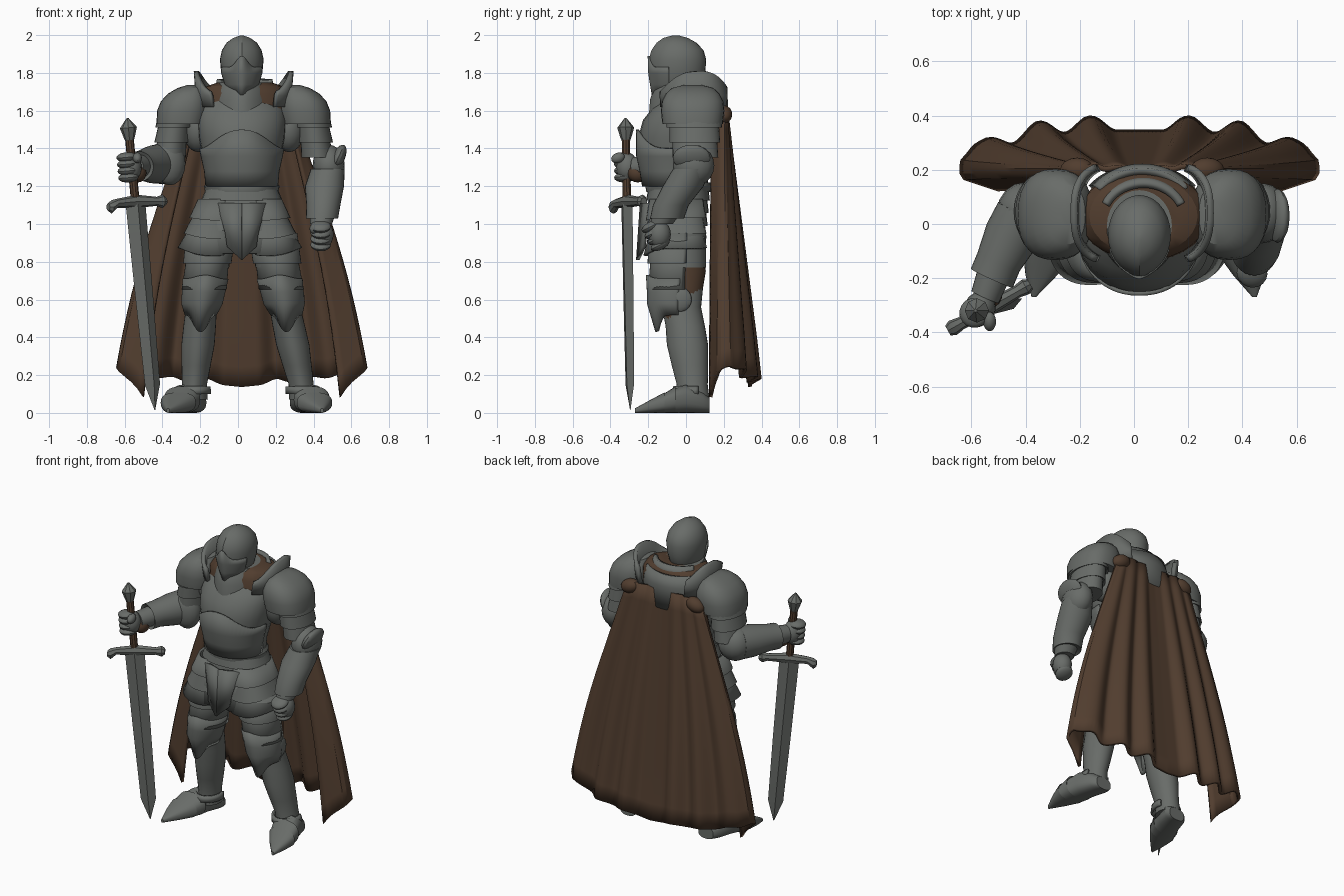
import bpy, bmesh
from math import sin, cos, pi, radians
from mathutils import Vector, Matrix, Euler

if "Cube" in bpy.data.objects:
    bpy.data.objects.remove(bpy.data.objects["Cube"])


def material(name, rgb):
    m = bpy.data.materials.new(name)
    m.use_nodes = True
    m.diffuse_color = (*rgb, 1)
    m.node_tree.nodes["Principled BSDF"].inputs["Base Color"].default_value = (*rgb, 1)
    return m


STEEL = material("dull steel", (0.14, 0.15, 0.14))
CLOTH = material("brown cloth", (0.083, 0.047, 0.028))
parts = []


def finish(name, bm, mat, thick=0, flip=None):
    """Turn a bmesh into an object, optionally reflected so that x becomes flip - x."""
    if flip is not None:
        for v in bm.verts:
            v.co.x = flip - v.co.x
    bmesh.ops.recalc_face_normals(bm, faces=bm.faces)
    me = bpy.data.meshes.new(name)
    bm.to_mesh(me)
    bm.free()
    me.materials.append(mat)
    ob = bpy.data.objects.new(name, me)
    bpy.context.collection.objects.link(ob)
    if thick:
        mod = ob.modifiers.new("thickness", "SOLIDIFY")
        mod.thickness, mod.offset = thick, 0
    parts.append(ob)


def loft(name, rings, mat=STEEL, seg=28, power=2, axis=(0, 0, 1), side=(1, 0, 0),
         arc=None, front=-90, keel=0, sharp=6, thick=0.015, flip=None):
    """Skin rings (x, y, z, half width, half depth, lift at the front); an arc makes an open plate."""
    bm = bmesh.new()
    w = Vector(axis) if axis else Vector(rings[-1][:3]) - Vector(rings[0][:3])
    w.normalize()
    u = Vector(side)
    u = (u - w * u.dot(w)).normalized()
    v = w.cross(u)
    a0, a1 = arc or (0, 360)
    count = seg + 1 if arc else seg
    f = radians(front)
    rows = []
    for r in rings:
        lift = r[5] if len(r) > 5 else 0
        row = []
        for i in range(count):
            t = radians(a0 + (a1 - a0) * i / seg)
            c, s = cos(t), sin(t)
            k = max(0, cos(t - f)) ** sharp
            px = r[3] * abs(c) ** (2 / power) * (1 if c > 0 else -1) + keel * k * cos(f)
            py = r[4] * abs(s) ** (2 / power) * (1 if s > 0 else -1) + keel * k * sin(f)
            row.append(bm.verts.new(Vector(r[:3]) + u * px + v * py + w * lift * k))
        rows.append(row)
    for lo, hi in zip(rows, rows[1:]):
        for i in range(seg):
            j = (i + 1) % count
            bm.faces.new((lo[i], lo[j], hi[j], hi[i]))
    if not arc:
        bm.faces.new(rows[0])
        bm.faces.new(rows[-1])
    finish(name, bm, mat, thick if arc else 0, flip)


def mix(a, b, t):
    return tuple(p + (q - p) * t for p, q in zip(a, b))


def lames(lo, hi, n, flare=0.014):
    """Rings of overlapping bands, each flared at its lower edge."""
    rings = []
    for i in range(n):
        x, y, z, rx, ry, *lift = mix(lo, hi, i / n)
        rings += [(x, y, z - flare / 2, rx + flare, ry + flare, *lift), mix(lo, hi, (i + 1) / n)]
    return rings


def ball(name, loc, size, mat=STEEL, rot=(0, 0, 0), flip=None):
    bm = bmesh.new()
    m = Matrix.LocRotScale(Vector(loc), Euler([radians(a) for a in rot]), Vector(size))
    bmesh.ops.create_uvsphere(bm, u_segments=16, v_segments=10, radius=1, matrix=m)
    finish(name, bm, mat, 0, flip)


def table(rows, t):
    """Linear lookup in rows of (key, values...)."""
    for a, b in zip(rows, rows[1:]):
        if t <= b[0]:
            return mix(a[1:], b[1:], (t - a[0]) / (b[0] - a[0]))
    return rows[-1][1:]


# Helmet with a ridged, peaked visor
C = 0.02
loft("helmet", [(C, -.06, 1.68, .06, .10, -.01), (C, -.045, 1.73, .09, .13), (C, -.04, 1.8, .108, .142),
                (C, -.04, 1.87, .116, .147), (C, -.04, 1.92, .105, .133), (C, -.045, 1.96, .08, .1),
                (C, -.05, 1.985, .045, .06), (C, -.05, 1.998, .008, .012)], keel=.01, sharp=30)
loft("visor", [(C, -.06, 1.69, .065, .102, -.02), (C, -.045, 1.74, .093, .129),
               (C, -.042, 1.8, .111, .141), (C, -.042, 1.83, .114, .144, .06)],
     arc=(-160, -20), keel=.012, sharp=20, thick=.01)

# Collar, padded cloth and back plates
loft("gorget", [(C, -.01, 1.59, .15, .175, -.02), (C, -.01, 1.66, .145, .168), (C, -.01, 1.71, .135, .15),
                (C, -.005, 1.75, .12, .13)], keel=.012, sharp=12)
loft("gorget_back", [(.035, .02, 1.7, .165, .15), (.035, .015, 1.765, .15, .13)], arc=(25, 155), thick=.025)
loft("shoulder_padding", [(.035, .03, 1.6, .24, .17), (.035, .03, 1.69, .235, .165),
                          (.035, .03, 1.73, .2, .145), (.035, .03, 1.75, .14, .12)], CLOTH)
loft("upper_back_plate", [(.03, .03, 1.5, .23, .18), (.03, .03, 1.65, .21, .18), (.03, .03, 1.72, .19, .165)],
     arc=(35, 145), thick=.025)

# Torso: breastplate, belly plate, skirt
loft("breastplate", [(C, -.04, 1.19, .18, .155), (C, -.045, 1.27, .185, .165), (C, -.04, 1.36, .205, .19),
                     (C, -.03, 1.46, .228, .208), (C, -.015, 1.55, .235, .198), (C, .01, 1.61, .225, .175),
                     (C, .02, 1.65, .19, .15)], power=2.3, keel=.015)
loft("belly_plate", [(C, -.045, 1.2, .185, .165), (C, -.048, 1.28, .192, .175), (C, -.045, 1.36, .21, .196),
                     (C, -.042, 1.4, .218, .2, .1)], power=2.3, arc=(-180, 0), keel=.015, sharp=4)
loft("belt", [(C, -.04, 1.17, .195, .17), (C, -.04, 1.2, .2, .175), (C, -.04, 1.22, .188, .168)])
loft("skirt", lames((C, -.05, .93, .25, .145), (C, -.04, 1.2, .185, .158), 4), power=2.3)

# Centre tasset: two flat halves meeting at a ridge
bm = bmesh.new()
for s in (-1, 1):
    half = [(0, -.235, 1.11), (.127, -.185, 1.11), (.085, -.215, .95), (.075, -.222, .88), (0, -.255, .81)]
    bm.faces.new([bm.verts.new((C + s * x, y, z)) for x, y, z in half])
finish("centre_tasset", bm, STEEL, .02)

# Paired upper parts
for side, M, T in (("left", None, None), ("right", .06, .02)):
    loft(side + "_tasset", lames((.18, -.05, .88, .135, .15, -.04), (.125, -.045, 1.13, .1, .14, 0), 3, .018),
         arc=(-120, 65), power=2.4, front=-100, sharp=2, flip=T)
    loft(side + "_hip_lappet", lames((.1, -.06, .85, .12, .135), (.09, -.05, 1.1, .1, .14), 2),
         arc=(-115, -35), flip=T)
    ball(side + "_armpit", (.27, .04, 1.51), (.085, .1, .13), flip=M)
    loft(side + "_arm_bands", lames((.422, .05, 1.36, .07, .105), (.385, .04, 1.6, .092, .145), 3, .016), flip=M)
    loft(side + "_pauldron", [(.36, .035, 1.53, .132, .16), (.35, .035, 1.6, .138, .168),
                              (.34, .035, 1.65, .128, .162), (.327, .035, 1.69, .104, .142),
                              (.31, .035, 1.72, .07, .11), (.3, .035, 1.735, .03, .05)], power=2.4, flip=M)
    loft(side + "_neck_guard", [(.12, .04, 1.62, .142, .175), (.125, .04, 1.68, .147, .178),
                                (.13, .04, 1.695, .152, .178, .115)],
         arc=(-68, 68), power=2.7, front=8, sharp=2, thick=.025, flip=M)
    ball(side + "_cape_knot", (.27, .2, 1.58), (.065, .045, .045), CLOTH, (0, 20, 0), M)

# Left arm hanging
ball("left_elbow_guard", (.48, .04, 1.31), (.085, .11, .11))
ball("left_elbow_wing", (.53, .03, 1.35), (.035, .1, .075), rot=(0, 25, 0))
loft("left_forearm", [(.44, -.13, 1.0, .058, .06), (.445, -.11, 1.04, .066, .07), (.445, -.1, 1.03, .085, .09),
                      (.452, -.08, 1.1, .09, .095), (.458, -.015, 1.2, .103, .108), (.475, .03, 1.29, .09, .1)])

# Right arm reaching forward
ball("right_elbow_guard", (-.4, .05, 1.32), (.105, .105, .11))
ball("right_elbow_wing", (-.36, -.02, 1.32), (.085, .06, .115), rot=(0, 0, 20))
loft("right_forearm", [(-.41, .04, 1.32, .1, .105), (-.45, -.04, 1.315, .102, .1), (-.5, -.14, 1.31, .085, .082),
                       (-.525, -.2, 1.305, .085, .08), (-.52, -.19, 1.305, .062, .062),
                       (-.55, -.27, 1.3, .055, .055)], axis=None)
ball("right_glove_lining", (-.53, -.255, 1.27), (.045, .055, .05), CLOTH)


def fist(side, loc, along, out, thumb):
    """Closed gauntlet: palm, four stacked fingers and a thumb."""
    loc, along, out = Vector(loc), Vector(along).normalized(), Vector(out).normalized()
    ball(side + "_palm", loc, (.058, .06, .074))
    turn = [a * 180 / pi for a in along.to_track_quat("Z", "Y").to_euler()]
    for i in range(4):
        ball(f"{side}_finger_{i + 1}", loc + along * (i - 1.5) * .036 + out * .024, (.055, .055, .026), rot=turn)
    ball(side + "_thumb", loc + Vector(thumb), (.024, .037, .027), rot=(20, 0, 0))


fist("left", (.448, -.14, .945), (0, -.5, 1), (-.3, -.6, -.2), (-.045, -.04, .03))
fist("right", (-.568, -.31, 1.3), (-.09, -.02, 1), (-.6, -.6, 0), (.035, -.05, .05))

# Sword: blade, guard, grip and pommel share one leaning axis
TIP, END = Vector((-.44, -.295, .015)), Vector((-.585, -.32, 1.56))
FLAT = Vector((.87, .49, 0))


def on_sword(z, a, b):
    return (*TIP.lerp(END, (z - TIP.z) / (END.z - TIP.z)), a, b)


loft("sword_blade", [on_sword(z, a, b) for z, a, b in
                     ((.015, .002, .002), (.15, .046, .018), (.6, .054, .022), (1.11, .06, .026))],
     seg=4, axis=END - TIP, side=FLAT)
loft("sword_grip", [on_sword(z, .023, .023) for z in (1.1, 1.46)], CLOTH, seg=10, axis=END - TIP)
loft("sword_pommel", [on_sword(z, r, r) for z, r in ((1.44, .022), (1.46, .03), (1.51, .045), (1.56, .006))],
     seg=8, axis=END - TIP)
hub = Vector((-.535, -.308, 1.11))
loft("sword_guard", [(*(hub + FLAT * d + Vector((0, 0, z))), a, b) for d, z, a, b in
                     ((-.175, -.02, .02, .02), (-.155, -.02, .036, .03), (-.12, 0, .024, .024), (0, .01, .035, .03),
                      (.12, .01, .024, .024), (.155, .01, .036, .03), (.175, .01, .02, .02))],
     seg=8, axis=FLAT, side=(0, 0, 1))


def leg(side, s, hip, knee, ankle, toe):
    """Armoured leg: cloth core, thigh plate, knee, shin and pointed shoe."""
    def x(z):
        return table([(0, ankle), (.1, ankle), (.55, knee), (.9, hip), (1, hip)], z)[0]

    def rings(rows):
        return [(x(r[0]), r[1], r[0], *r[2:]) for r in rows]

    loft(side + "_thigh_cloth", rings([(.45, -.02, .07, .08), (.6, -.03, .085, .11),
                                       (.75, -.035, .11, .14), (.85, -.04, .11, .135)]), CLOTH)
    loft(side + "_thigh_plate", lames((x(.66), -.055, .66, .098, .125), (x(.95), -.045, .95, .122, .145), 2),
         arc=(-200, 20))
    loft(side + "_upper_thigh_plate", rings([(.77, -.04, .117, .147), (.95, -.04, .12, .147)]))
    loft(side + "_knee_plate", rings([(.52, -.055, .075, .085, -.09), (.58, -.065, .1, .12),
                                      (.64, -.06, .105, .125), (.71, -.055, .112, .135, .02)]),
         arc=(-190, 10), keel=.012, thick=.02)
    ball(side + "_knee_wing", (x(.6) + s * .09, -.03, .6), (.022, .06, .065))
    loft(side + "_shin_plate", rings([(.07, .04, .075, .085), (.15, .037, .066, .078), (.25, .025, .077, .092),
                                      (.36, .012, .088, .105), (.46, 0, .086, .1), (.56, -.02, .082, .1),
                                      (.68, -.02, .09, .112)]), keel=.008)
    loft(side + "_ankle_band", rings([(.1, .03, .085, .1), (.14, .032, .079, .092)]), arc=(-200, 20))
    steps = [(.125, .055, .04), (.09, .078, .055), (0, .083, .075), (-.06, .088, .064), (-.055, .095, .07),
             (-.12, .087, .05), (-.115, .093, .054), (-.19, .058, .034), (-.27, .008, .012)]
    loft(side + "_shoe", [(ankle + (toe - ankle) * (.12 - y) / .39, y, h, w, h) for y, w, h in steps],
         power=2.6, axis=(0, -1, 0))


leg("left", 1, .185, .25, .345, .445)
leg("right", -1, -.145, -.195, -.235, -.37)

# Cape: bulging fall from a narrow top to a wide folded hem that turns forward at the sides
TOP = [(0, 0, .2, 1.62), (.6, .2, .21, 1.62), (.88, .27, .2, 1.59), (1, .25, .14, 1.56)]
HEM = [(0, 0, .365, .15), (.27, .2, .365, .17), (.5, .38, .345, .18), (.68, .52, .3, .21), (.78, .61, .285, .23),
       (.86, .655, .235, .26), (.91, .655, .175, .24), (1, .52, .13, .08)]
bm = bmesh.new()
cols, drops, grid = 96, 14, []
for i in range(cols + 1):
    a = 2 * i / cols - 1
    s = 1 if a >= 0 else -1
    hi, lo = Vector(table(TOP, abs(a))), Vector(table(HEM, abs(a)))
    wave = cos(2 * pi * (lo.x - .18) / .19) if lo.x > .085 else -1
    size = .026 * min(1, max(0, (.92 - abs(a)) / .3))
    column = []
    for j in range(drops + 1):
        t = j / drops
        p = hi.lerp(lo, t)
        x = p.x * (1 + .07 * sin(pi * t))
        column.append(bm.verts.new((s * x + .02, p.y + wave * size * min(1, .15 + t), p.z + .012 * wave * t)))
    grid.append(column)
for p, q in zip(grid, grid[1:]):
    for j in range(drops):
        bm.faces.new((p[j], q[j], q[j + 1], p[j + 1]))
finish("cape", bm, CLOTH, .02)

# Smooth shading with crisp plate edges
bpy.ops.object.select_all(action="DESELECT")
for ob in parts:
    ob.select_set(True)
bpy.context.view_layer.objects.active = parts[0]
bpy.ops.object.shade_smooth_by_angle(angle=radians(30))
